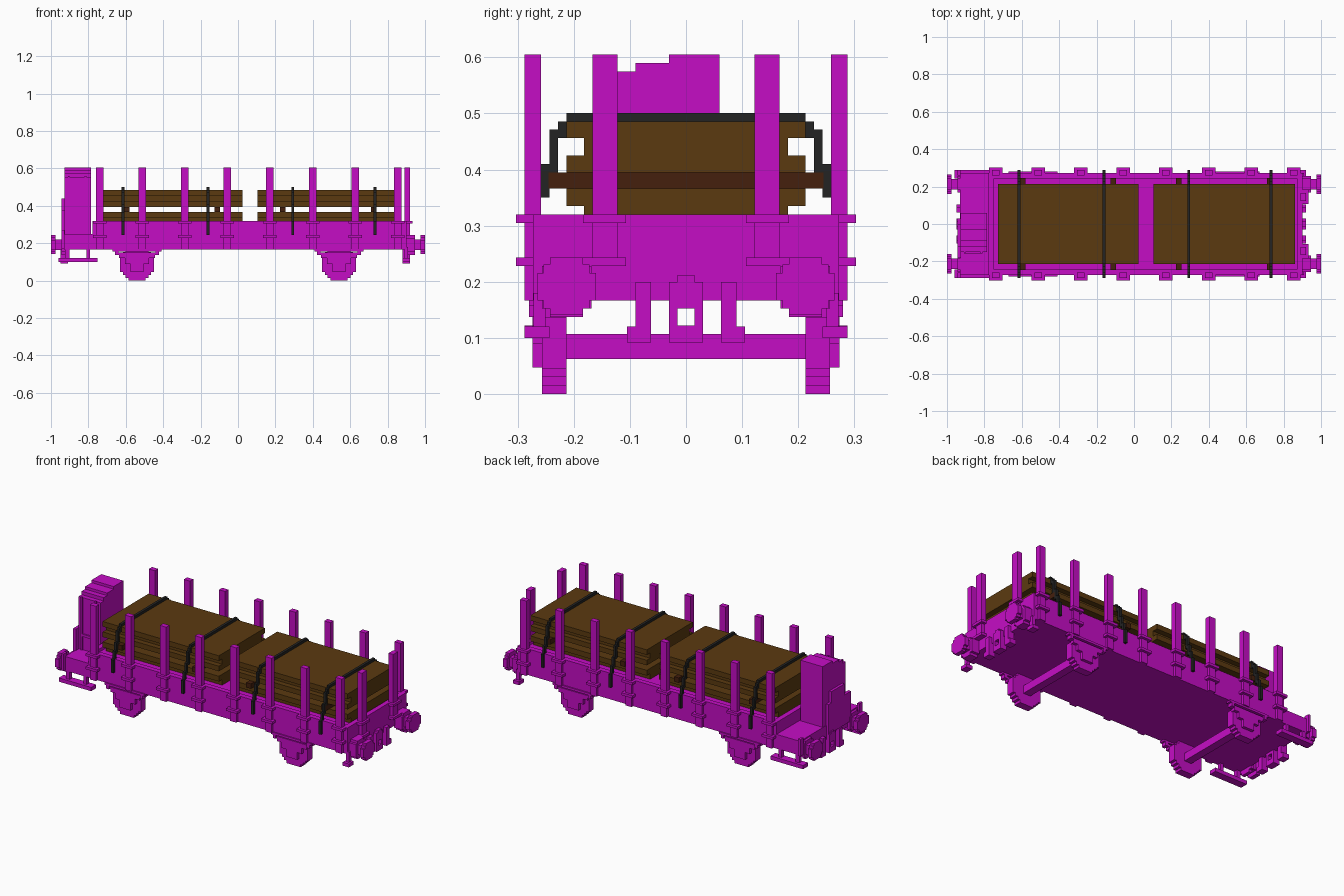
import bpy, bmesh, math

if "Cube" in bpy.data.objects:
    bpy.data.objects.remove(bpy.data.objects["Cube"], do_unlink=True)


def material(name, rgb):
    m = bpy.data.materials.new(name)
    m.use_nodes = True
    m.diffuse_color = (*rgb, 1)
    m.node_tree.nodes["Principled BSDF"].inputs["Base Color"].default_value = (*rgb, 1)
    return m


MAGENTA = material("magenta", (0.56, 0.004, 0.56))
WOOD = material("plank brown", (0.105, 0.042, 0.005))
SPACER = material("dark red brown", (0.058, 0.014, 0.004))
BLACK = material("strap black", (0.017, 0.017, 0.017))


def boxes(name, mat, items):
    """One object made of boxes given as (x0, x1, y0, y1, z0, z1)."""
    bm = bmesh.new()
    for x0, x1, y0, y1, z0, z1 in items:
        vs = bmesh.ops.create_cube(bm, size=1)["verts"]
        for v in vs:
            v.co = ((x0 + x1) / 2 + v.co.x * (x1 - x0),
                    (y0 + y1) / 2 + v.co.y * (y1 - y0),
                    (z0 + z1) / 2 + v.co.z * (z1 - z0))
    me = bpy.data.meshes.new(name)
    bm.to_mesh(me)
    bm.free()
    me.materials.append(mat)
    ob = bpy.data.objects.new(name, me)
    bpy.context.collection.objects.link(ob)
    return ob


def both(items):
    """Repeat boxes on the other side of the wagon."""
    return items + [(a, b, -d, -c, e, f) for a, b, c, d, e, f in items]


# Wagon body: floor, raised rim and brake platform
boxes("wagon_body", MAGENTA, [(-0.778, 0.9, -0.273, 0.273, 0.167, 0.302)])
boxes("deck_rim", MAGENTA, both([(-0.778, 0.9, 0.243, 0.273, 0.302, 0.32)])
      + [(-0.778, -0.748, -0.243, 0.243, 0.302, 0.32), (0.872, 0.9, -0.243, 0.243, 0.302, 0.32)])
boxes("brake_platform", MAGENTA, [(-0.93, -0.778, -0.273, 0.273, 0.167, 0.25)])

# Side stanchions with bracket bands
for i in range(8):
    x = -0.739 + 0.2275 * i
    boxes("side_stanchion", MAGENTA, both([
        (x - 0.02, x + 0.02, 0.258, 0.288, 0.167, 0.605),
        (x - 0.036, x + 0.036, 0.265, 0.303, 0.305, 0.32),
        (x - 0.036, x + 0.036, 0.265, 0.303, 0.228, 0.243)]))

# End stanchions
boxes("end_stanchion", MAGENTA, both([
    (0.89, 0.92, 0.122, 0.167, 0.228, 0.605),
    (0.89, 0.932, 0.107, 0.184, 0.305, 0.32),
    (0.89, 0.932, 0.107, 0.184, 0.228, 0.243)]))

# Brake cabin with stepped roof, outer box and wall panels
roof = [(-0.03, 0.06, 0.605), (-0.09, -0.03, 0.59), (-0.122, -0.09, 0.575), (-0.15, -0.122, 0.555)]
boxes("brake_cabin", MAGENTA, [(-0.928, -0.785, a, b, 0.25, z) for a, b, z in roof])
boxes("cabin_panel", MAGENTA, [
    (-0.91, -0.9, -0.158, -0.15, 0.25, 0.56), (-0.82, -0.81, -0.158, -0.15, 0.25, 0.56),
    (-0.91, -0.81, -0.158, -0.15, 0.33, 0.345)])
boxes("cabin_end_box", MAGENTA, [(-0.943, -0.925, -0.18, 0.03, 0.2, 0.375),
                                 (-0.943, -0.925, -0.12, 0.0, 0.375, 0.44)])

# Platform corner grips and foot steps
boxes("platform_grip", MAGENTA, both([(-0.943, -0.928, 0.258, 0.288, 0.17, 0.27)]))
boxes("foot_step", MAGENTA, both([
    (-0.96, -0.75, 0.243, 0.288, 0.1, 0.122),
    (-0.925, -0.9, 0.25, 0.272, 0.12, 0.18),
    (-0.81, -0.79, 0.25, 0.272, 0.12, 0.18)]))
boxes("corner_step", MAGENTA, both([(0.88, 0.92, 0.243, 0.288, 0.1, 0.12),
                                    (0.89, 0.91, 0.25, 0.272, 0.12, 0.18)]))

# Buffers and couplings at both ends
for s, x_end in ((-1, 0.925), (1, 0.895)):
    def along(a, b):
        return (s * b, s * a) if s < 0 else (a, b)
    shaft, head, base = along(x_end, 0.985), along(0.975, 1.0), along(x_end, 0.945)
    boxes("buffer", MAGENTA, both([
        (*shaft, 0.185, 0.24, 0.165, 0.22),
        (*head, 0.16, 0.265, 0.167, 0.216), (*head, 0.184, 0.242, 0.142, 0.243),
        (*head, 0.172, 0.254, 0.152, 0.231),
        (*base, 0.168, 0.257, 0.152, 0.228), (*base, 0.184, 0.242, 0.137, 0.243)]))
    hook = along(x_end - 0.015, x_end + 0.025)
    boxes("coupling_hook", MAGENTA, both([
        (*hook, 0.015, 0.03, 0.092, 0.2),
        (*hook, 0.062, 0.09, 0.092, 0.2),
        (*hook, 0.09, 0.105, 0.092, 0.12)])
        + [(*hook, -0.015, 0.015, 0.152, 0.212), (*hook, -0.015, 0.015, 0.092, 0.122)])

# Wheels as stepped discs, axles, axle boxes and springs
for x in (-0.54, 0.54):
    rows = []
    for k in range(12):
        z = 0.0152 * k
        h = math.sqrt(max(0.0, 0.0925 ** 2 - (z + 0.0076 - 0.0912) ** 2))
        h = max(0.0152 * round(h / 0.0152), 0.03)
        rows.append((x - h, x + h, 0.213, 0.257, z, z + 0.0152))
    boxes("wheel", MAGENTA, both(rows))
    boxes("axle", MAGENTA, [(x - 0.023, x + 0.023, -0.215, 0.215, 0.062, 0.107)])
    boxes("axle_box", MAGENTA, both([
        (x - 0.035, x + 0.035, 0.25, 0.274, 0.047, 0.122),
        (x - 0.065, x + 0.065, 0.25, 0.274, 0.09, 0.14),
        (x - 0.095, x + 0.095, 0.25, 0.274, 0.122, 0.137),
        (x - 0.115, x + 0.115, 0.25, 0.274, 0.137, 0.15),
        (x - 0.118, x - 0.1, 0.25, 0.28, 0.137, 0.17),
        (x + 0.1, x + 0.118, 0.25, 0.28, 0.137, 0.17),
        (x - 0.13, x + 0.13, 0.25, 0.28, 0.157, 0.17)]))

# Two plank stacks, each with a lower and an upper pack
layers = [(0.182, 0.302, 0.335), (0.213, 0.335, 0.366),
          (0.213, 0.395, 0.425), (0.182, 0.425, 0.456), (0.213, 0.456, 0.486)]
for x0, x1 in ((-0.728, 0.025), (0.105, 0.86)):
    boxes("plank_stack", WOOD, [(x0, x1, -w, w, a, b) for w, a, b in layers])

# Cross beams between the packs
boxes("cross_beam", SPACER, [(x - 0.015, x + 0.015, -0.245, 0.245, 0.366, 0.395)
                             for x in (-0.595, -0.11, 0.24, 0.725)])

# Lashing straps stepping down over the load
steps = [(0.205, 0.228, 0.456, 0.501), (0.228, 0.243, 0.395, 0.471),
         (0.243, 0.258, 0.35, 0.41), (0.258, 0.273, 0.305, 0.365), (0.273, 0.288, 0.243, 0.32)]
steps[0] = (0.213, 0.228, 0.456, 0.486)
for x in (-0.615, -0.16, 0.293, 0.732):
    a, b = x - 0.0076, x + 0.0076
    boxes("lashing_strap", BLACK, both([(a, b, *s) for s in steps])
          + [(a, b, -0.213, 0.213, 0.486, 0.501)])
